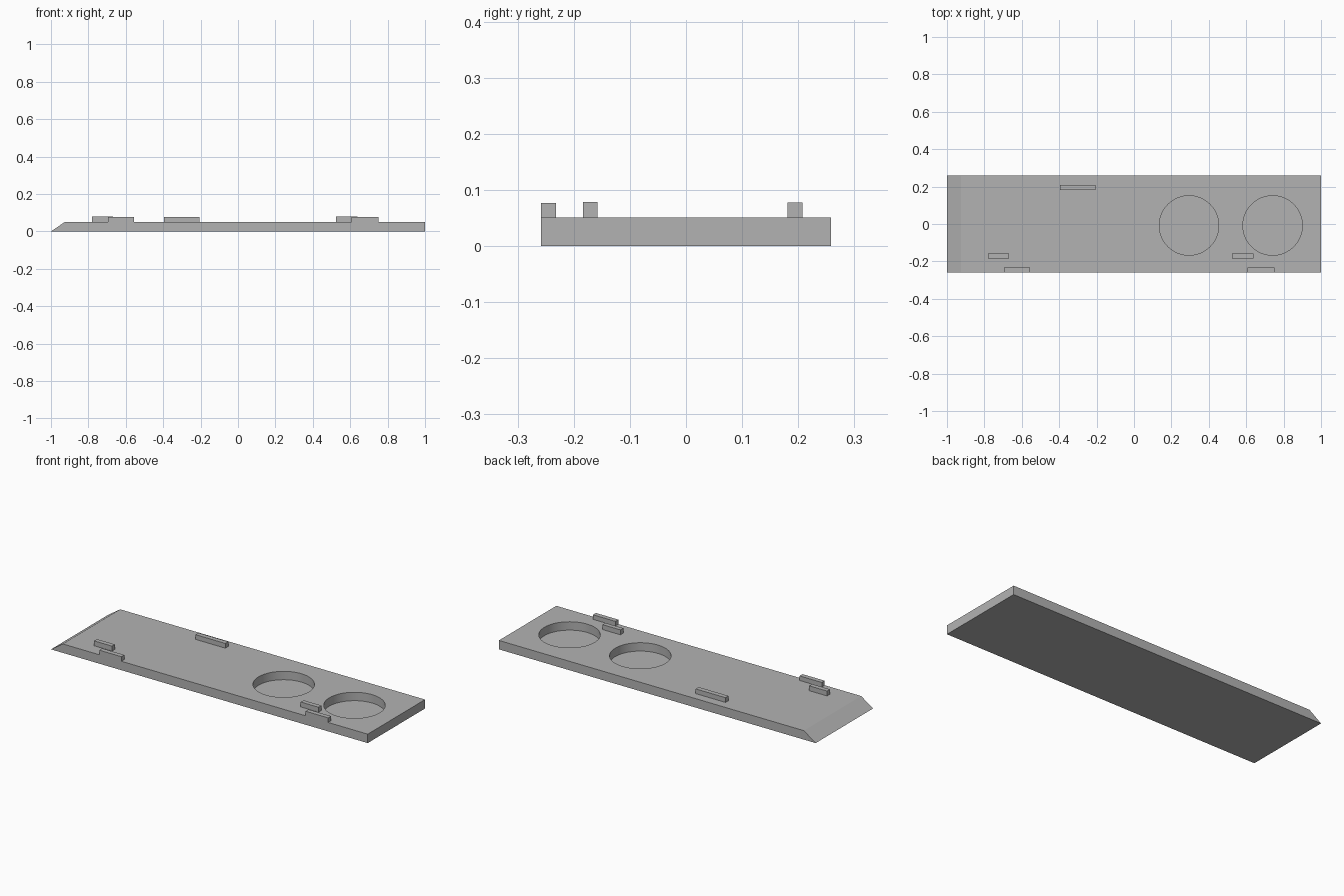
import bpy
import bmesh
from math import radians

cube = bpy.data.objects.get("Cube")
if cube:
    bpy.data.objects.remove(cube, do_unlink=True)

HALF_Y = 0.2585   # half depth of the plate
TOP = 0.051       # plate thickness
FLOOR = 0.003     # skin left under the round pockets

grey = bpy.data.materials.new("plain grey")
grey.use_nodes = True
grey.diffuse_color = (0.45, 0.45, 0.45, 1)
grey.node_tree.nodes["Principled BSDF"].inputs["Base Color"].default_value = grey.diffuse_color


def extrude_profile(name, profile, y0, y1):
    """Solid from an x-z outline extruded along y."""
    bm = bmesh.new()
    face = bm.faces.new([bm.verts.new((x, y0, z)) for x, z in profile])
    out = bmesh.ops.extrude_face_region(bm, geom=[face])
    moved = [v for v in out["geom"] if isinstance(v, bmesh.types.BMVert)]
    bmesh.ops.translate(bm, verts=moved, vec=(0, y1 - y0, 0))
    bmesh.ops.recalc_face_normals(bm, faces=bm.faces)
    mesh = bpy.data.meshes.new(name)
    bm.to_mesh(mesh)
    bm.free()
    obj = bpy.data.objects.new(name, mesh)
    bpy.context.collection.objects.link(obj)
    mesh.materials.append(grey)
    return obj


# Plate with one sloped end
plate = extrude_profile("plate", [(-1, 0), (1, 0), (1, TOP), (-0.925, TOP)], -HALF_Y, HALF_Y)

# Two round blind pockets
for x in (0.294, 0.741):
    bpy.ops.mesh.primitive_cylinder_add(vertices=64, radius=0.159, depth=0.2,
                                        location=(x, -0.008, FLOOR + 0.1))
    cutter = bpy.context.object
    cutter.name = "pocket_cutter"
    cutter.data.materials.append(grey)
    cut = plate.modifiers.new("pocket", "BOOLEAN")
    cut.operation = "DIFFERENCE"
    cut.solver = "EXACT"
    cut.object = cutter
    bpy.ops.object.select_all(action="DESELECT")
    plate.select_set(True)
    bpy.context.view_layer.objects.active = plate
    bpy.ops.object.modifier_apply(modifier=cut.name)
    bpy.data.objects.remove(cutter, do_unlink=True)

bpy.ops.object.shade_smooth_by_angle(angle=radians(30))


# Raised locating tabs
def tab(name, x0, x1, y0, y1, top):
    extrude_profile(name, [(x0, TOP), (x1, TOP), (x1, top), (x0, top)], y0, y1)


tab("back_tab", -0.395, -0.207, 0.181, 0.208, 0.078)
for side, inner, outer in (("right", (-0.78, -0.667), (-0.695, -0.555)),
                           ("left", (0.525, 0.638), (0.608, 0.75))):
    tab(side + "_inner_tab", *inner, -0.184, -0.158, 0.079)
    tab(side + "_edge_tab", *outer, -HALF_Y, -0.232, 0.077)
